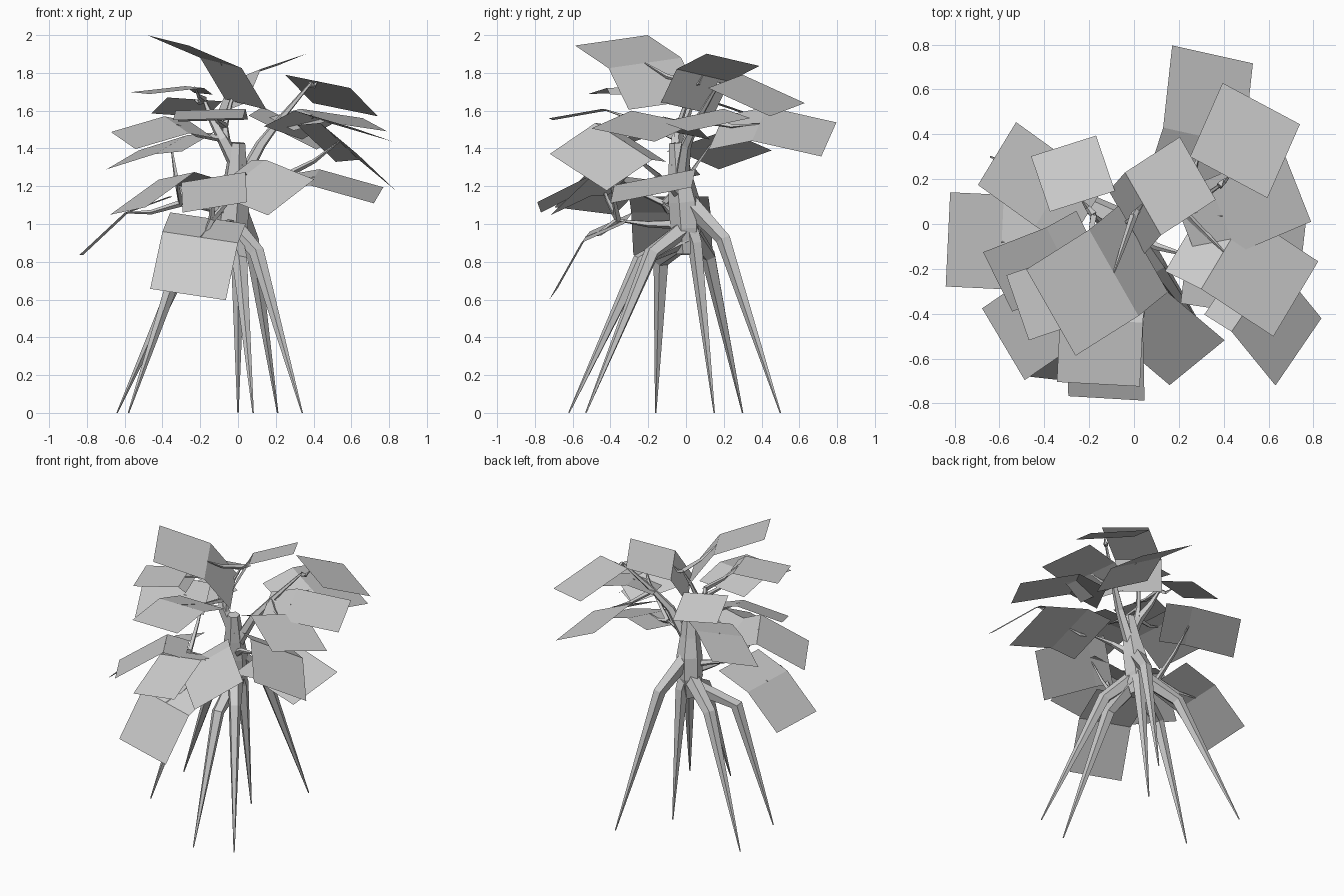
import bpy, bmesh, math
from mathutils import Vector

if "Cube" in bpy.data.objects:
    bpy.data.objects.remove(bpy.data.objects["Cube"])


def make_object(name, bm):
    bmesh.ops.recalc_face_normals(bm, faces=bm.faces)
    mesh = bpy.data.meshes.new(name)
    bm.to_mesh(mesh)
    bm.free()
    ob = bpy.data.objects.new(name, mesh)
    bpy.context.collection.objects.link(ob)
    return ob


def tube(name, points, radii, sides=5):
    """Faceted tapering limb through the points."""
    pts = [Vector(p) for p in points]
    bm = bmesh.new()
    rings = []
    for i, p in enumerate(pts):
        d = (pts[min(i + 1, len(pts) - 1)] - pts[max(i - 1, 0)]).normalized()
        u = d.cross(Vector((0.31, 0.95, 0.05))).normalized()
        v = d.cross(u)
        rings.append([bm.verts.new(p + radii[i] * (u * math.cos(a) + v * math.sin(a)))
                      for a in (2 * math.pi * k / sides for k in range(sides))])
    for r0, r1 in zip(rings, rings[1:]):
        for k in range(sides):
            j = (k + 1) % sides
            bm.faces.new((r0[k], r0[j], r1[j], r1[k]))
    bm.faces.new(rings[0])
    bm.faces.new(rings[-1])
    return make_object(name, bm)


def leaf(name, a, b, pitch_out, outer, pitch_in, inner):
    """Folded card: a-b is the fold, one panel outwards and one inwards."""
    a, b = Vector(a), Vector(b)
    s, w, mid = (b - a).normalized(), (b - a).length, (a + b) / 2
    o = s.cross(Vector((0, 0, 1))).normalized()
    if o.x * mid.x + o.y * mid.y < 0:
        o = -o
    n = s.cross(o)
    if n.z < 0:
        n = -n

    def panel(direction, pitch, length):
        t = math.radians(pitch)
        return (direction * math.cos(t) + n * math.sin(t)) * length
    out = panel(o, pitch_out, outer * w)
    bm = bmesh.new()
    v = [bm.verts.new(p) for p in (a, b, b + out, a + out)]
    bm.faces.new(v)
    if inner:
        inn = panel(-o, pitch_in, inner * w)
        bm.faces.new((v[1], v[0], bm.verts.new(a + inn), bm.verts.new(b + inn)))
    make_object(name, bm)
    return mid


# Trunk
tube("trunk", [(-.03, 0, .84), (-.03, .0, .98), (-.02, -.01, 1.12), (-.01, -.03, 1.25), (0, -.05, 1.43)],
     [.05, .085, .085, .065, .04], 6)

# Stilt roots: foot, knee, join on trunk
roots = [
    ((-.64, .30), (-.27, .12, .83), 1.0), ((-.58, -.16), (-.31, -.13, .80), .92),
    ((0, .15), (0, .05, .90), 1.05), ((.08, -.62), (.01, -.24, .81), .93),
    ((.34, -.53), (.10, -.18, .85), .98), ((.21, .50), (.07, .20, .92), 1.13),
]
for i, (foot, knee, join) in enumerate(roots):
    tube(f"root_{i + 1}", [(-.02, 0, join), knee, (*foot, 0)], [.055, .042, .004], 5)

# Main limbs: base thickness and path
limbs = {
    "limb_right": (.04, [(0, -.03, 1.2), (.12, .0, 1.42), (.22, .06, 1.55), (.38, .17, 1.74)]),
    "limb_left": (.045, [(0, -.04, 1.3), (-.08, -.05, 1.45), (-.14, 0, 1.56), (-.18, .04, 1.66)]),
    "limb_top": (.025, [(-.06, -.05, 1.42), (-.07, -.04, 1.52), (-.04, .0, 1.64), (0, .04, 1.74)]),
    "limb_low_left": (.03, [(-.02, -.01, 1.06), (-.14, -.08, 1.08), (-.3, -.12, 1.11)]),
    "limb_low_front": (.03, [(-.02, -.02, 1.0), (-.08, -.2, 1.0), (-.14, -.36, 1.02)]),
    "limb_low_right": (.03, [(0, -.02, 1.14), (.1, -.1, 1.22), (.24, -.14, 1.25)]),
}
nodes = []
for name, (r, pts) in limbs.items():
    tube(name, pts, [r * (1 - .8 * k / (len(pts) - 1)) for k in range(len(pts))], 5)
    nodes += [Vector(p) for p in pts[1:]]

# Leaves: fold ends, outward pitch and length, inward pitch and length
upper = [
    ((.13, .43, 1.62), (.49, .35, 1.44), -14, .92, -12, .6),
    ((.25, .30, 1.79), (.595, .116, 1.72), -23, .98, 0, 0),
    ((-.04, .23, 1.755), (.12, -.05, 1.82), 16, .92, -60, .63),
    ((.46, -.13, 1.54), (.33, .20, 1.61), -8, 1, -15, .5),
    ((.30, -.29, 1.60), (.50, .045, 1.53), -14, 1, -25, .5),
    ((-.20, -.025, 1.88), (.02, -.41, 1.825), 20, .79, -53, .62),
    ((-.375, .055, 1.67), (-.085, .147, 1.65), -18, .9, 0, 0),
    ((-.27, .27, 1.47), (-.44, -.01, 1.37), -15, .95, 5, .5),
    ((-.39, -.015, 1.57), (-.26, -.28, 1.48), -16, 1.02, -10, .5),
    ((-.28, -.13, 1.73), (-.18, -.42, 1.72), -6, 1, -35, .2),
    ((-.33, -.42, 1.60), (.04, -.44, 1.61), -10, .78, -15, .6),
]
lower = [
    ((-.40, -.51, .96), (0, -.555, .90), -60, .87, 24, .62),
    ((.435, -.48, 1.535), (.64, -.18, 1.34), -32, .85, -5, .35),
    ((.38, -.38, 1.205), (.43, .05, 1.29), -16, .8, -10, .4),
    ((.145, -.30, 1.34), (-.10, -.50, 1.15), -20, .96, 0, .3),
    ((-.30, -.45, 1.22), (.04, -.47, 1.275), -27, 1.03, -10, .4),
    ((-.58, .13, 1.06), (-.60, -.29, 1.06), -43, .78, 20, .6),
    ((-.42, -.20, 1.235), (-.23, -.52, 1.275), -31, .97, -15, .4),
]
for group, cards in (("upper", upper), ("lower", lower)):
    for i, card in enumerate(cards):
        mid = leaf(f"{group}_leaf_{i + 1}", *card)
        # Twig from the nearest limb joint at or below the leaf
        start = min(nodes, key=lambda p: (p - mid).length + max(0, p.z - mid.z) * 4)
        bend = start.lerp(mid, .55) - Vector((0, 0, .02))
        tube(f"{group}_twig_{i + 1}", [start, bend, mid], [.018, .012, .004], 4)
